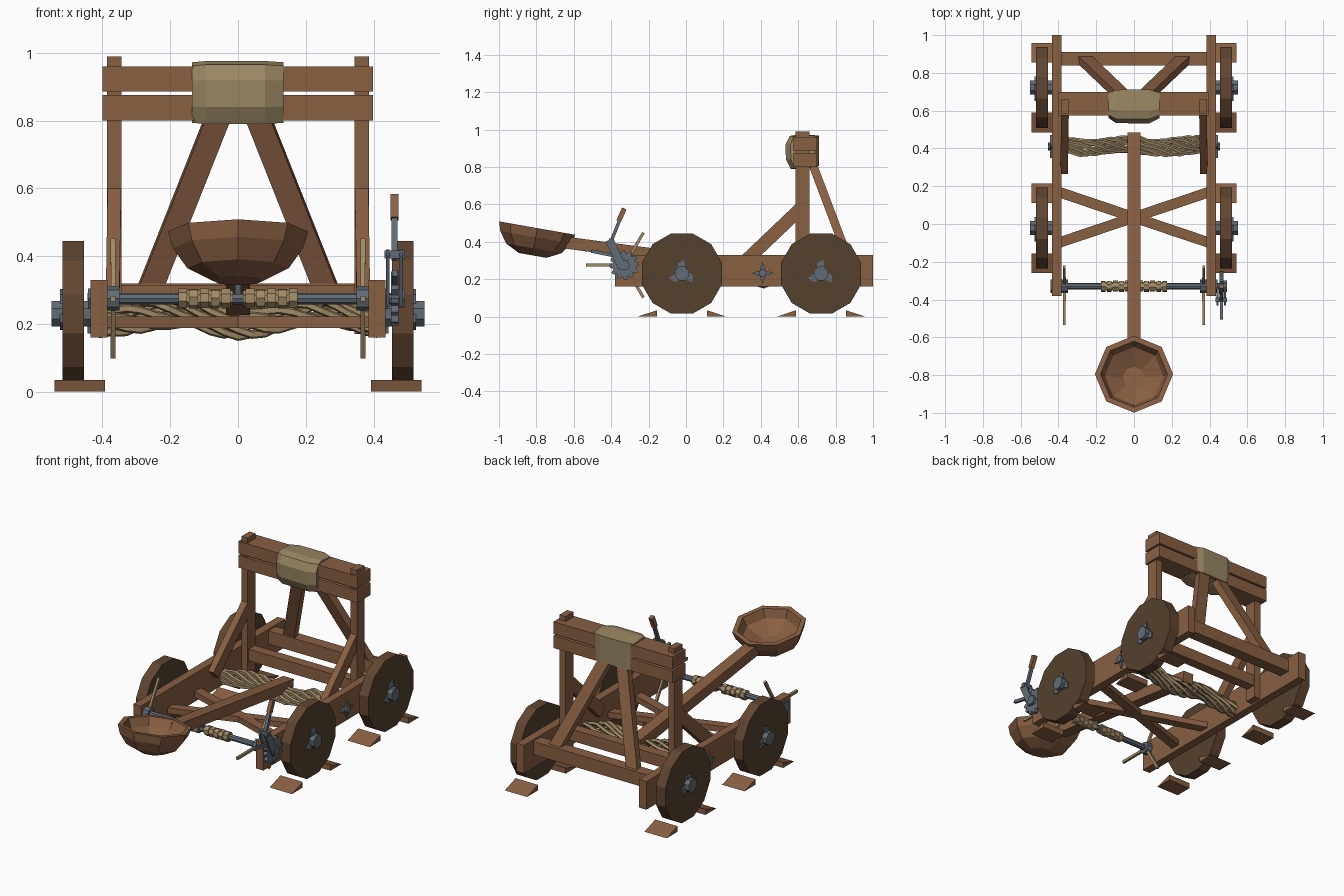
import bpy, bmesh, math
from mathutils import Vector, Matrix

cube = bpy.data.objects.get("Cube")
if cube:
    bpy.data.objects.remove(cube)


def material(name, rgb):
    m = bpy.data.materials.new(name)
    m.use_nodes = True
    m.diffuse_color = (*rgb, 1)
    m.node_tree.nodes["Principled BSDF"].inputs["Base Color"].default_value = (*rgb, 1)
    return m


WOOD = material("wood", (0.25, 0.115, 0.055))
DARK = material("dark_wood", (0.09, 0.052, 0.026))
RIM = material("wheel_rim_wood", (0.12, 0.06, 0.03))
METAL = material("metal", (0.12, 0.15, 0.18))
ROPE = material("rope", (0.36, 0.26, 0.135))
CLOTH = material("padding", (0.32, 0.24, 0.125))


def finish(name, bm, *mats):
    bmesh.ops.recalc_face_normals(bm, faces=bm.faces)
    me = bpy.data.meshes.new(name)
    bm.to_mesh(me)
    bm.free()
    for m in mats:
        me.materials.append(m)
    ob = bpy.data.objects.new(name, me)
    bpy.context.collection.objects.link(ob)
    return ob


def beam(name, a, b, w, h, mat, side=(1, 0, 0)):
    """Box from a to b; w is measured along the side direction."""
    a, b = Vector(a), Vector(b)
    d = (b - a).normalized()
    s = Vector(side)
    s = (s - d * s.dot(d)).normalized()
    u = d.cross(s)
    rot = Matrix((s, u, d)).transposed().to_4x4()
    bm = bmesh.new()
    bmesh.ops.create_cube(bm, size=1, matrix=Matrix.Translation((a + b) / 2) @ rot
                          @ Matrix.Diagonal((w, h, (b - a).length, 1)))
    return finish(name, bm, mat)


def loft(bm, rings, caps=True):
    rows = [[bm.verts.new(p) for p in r] for r in rings]
    n = len(rows[0])
    for r, q in zip(rows, rows[1:]):
        for i in range(n):
            bm.faces.new((r[i], r[(i + 1) % n], q[(i + 1) % n], q[i]))
    if caps:
        bm.faces.new(rows[0])
        bm.faces.new(rows[-1])
    return rows


def ring_x(x, y, z, radii, turn=0):
    n = len(radii)
    return [(x, y + r * math.cos(math.tau * i / n + turn), z + r * math.sin(math.tau * i / n + turn))
            for i, r in enumerate(radii)]


def disc(name, x0, x1, y, z, radii, mat, turn=0):
    """Prism along x whose outline follows the repeating radii."""
    bm = bmesh.new()
    loft(bm, [ring_x(x, y, z, radii, turn) for x in (x0, x1)])
    return finish(name, bm, mat)


def wedge(name, x0, x1, y_low, y_high, h):
    bm = bmesh.new()
    loft(bm, [[(x, y_low, 0), (x, y_high, 0), (x, y_high, h)] for x in (x0, x1)])
    return finish(name, bm, WOOD)


# Side parts, repeated left and right
WINCH = (-0.33, 0.275)
for s, tag in ((1, "left"), (-1, "right")):
    beam(f"{tag}_rail", (s * 0.41, -0.38, 0.245), (s * 0.41, 1, 0.245), 0.05, 0.17, WOOD)
    beam(f"{tag}_upright", (s * 0.365, 0.622, 0.17), (s * 0.365, 0.622, 0.99), 0.042, 0.075, WOOD)
    beam(f"{tag}_front_brace", (s * 0.37, 0.29, 0.27), (s * 0.365, 0.61, 0.575), 0.04, 0.07, WOOD)
    beam(f"{tag}_rear_brace", (s * 0.265, 0.875, 0.29), (s * 0.055, 0.675, 0.82), 0.07, 0.045, WOOD)
    beam(f"{tag}_floor_brace", (s * 0.4, 0.17, 0.205), (s * -0.4, -0.1, 0.205), 0.055, 0.035, WOOD, (0, 1, 0))
    for y, pos in ((-0.022, "front"), (0.722, "rear")):
        z = 0.23
        wheel = disc(f"{tag}_{pos}_wheel", s * 0.455, s * 0.518, y, z, [0.222] * 12, DARK, math.radians(15))
        wheel.data.materials.append(RIM)
        for f in wheel.data.polygons:
            f.material_index = int(abs(f.normal.x) < 0.5)
        disc(f"{tag}_{pos}_hub", s * 0.42, s * 0.55, y, z, [0.04] * 8, METAL, math.radians(22))
        disc(f"{tag}_{pos}_hub_star", s * 0.515, s * 0.526, y, z,
             [0.075, 0.06, 0.03, 0.03] * 3, METAL, math.radians(80))
        for d, where in ((-1, "front"), (1, "rear")):
            wedge(f"{tag}_{pos}_wheel_{where}_chock", s * 0.393, s * 0.542,
                  y + d * 0.237, y + d * 0.133, 0.034)
    # Rope tension bolt on the rail
    disc(f"{tag}_tension_star", s * 0.43, s * 0.444, 0.41, 0.232, [0.06, 0.02] * 4, METAL)
    disc(f"{tag}_tension_bolt", s * 0.43, s * 0.456, 0.41, 0.232, [0.022] * 6, METAL)
    # Winch hand spokes
    for k in range(3):
        t = math.radians(60 + 120 * k)
        c, sn = math.cos(t), math.sin(t)
        beam(f"{tag}_winch_spoke_{k + 1}", (s * 0.368, WINCH[0] + 0.02 * c, WINCH[1] + 0.02 * sn),
             (s * 0.369, WINCH[0] + 0.205 * c, WINCH[1] + 0.2 * sn), 0.014, 0.016, ROPE)
    disc(f"{tag}_winch_collar", s * 0.35, s * 0.386, *WINCH, [0.036] * 8, METAL)
    disc(f"{tag}_winch_bearing", s * 0.43, s * 0.442, *WINCH, [0.035] * 6, METAL)

# Cross members
for z, name in ((0.838, "lower_top_beam"), (0.923, "upper_top_beam")):
    beam(name, (-0.4, 0.637, z), (0.398, 0.637, z), 0.125, 0.074, WOOD, (0, 1, 0))
beam("rear_cross_beam", (-0.4, 0.875, 0.28), (0.4, 0.875, 0.28), 0.07, 0.08, WOOD, (0, 1, 0))
beam("middle_cross_beam", (-0.4, 0.622, 0.28), (0.4, 0.622, 0.28), 0.06, 0.07, WOOD, (0, 1, 0))

# Stop pad wrapped round the top beams
section = [(0.71, 0.805), (0.712, 0.968), (0.60, 0.976), (0.555, 0.965), (0.532, 0.92),
           (0.534, 0.84), (0.56, 0.79), (0.64, 0.79)]
bm = bmesh.new()
loft(bm, [[(x, 0.64 + (y - 0.64) * k, 0.882 + (z - 0.882) * q) for y, z in section]
          for x, k, q in ((-0.136, 0.72, 0.96), (-0.095, 0.98, 1), (0.08, 1, 1), (0.134, 0.75, 0.96))])
finish("stop_pad", bm, CLOTH)

# Throwing arm and bowl
beam("throwing_arm", (0, -0.64, 0.395), (0, 0.48, 0.245), 0.07, 0.064, WOOD)
tilt = Matrix.Translation((0, -0.795, 0.473)) @ Matrix.Rotation(math.radians(-10), 4, "X")
bm = bmesh.new()
profile = [(0.075, -0.148), (0.15, -0.11), (0.192, -0.05), (0.207, 0), (0.178, 0), (0.155, -0.05), (0.06, -0.105)]
loft(bm, [[tilt @ Vector((r * math.cos(math.tau * i / 8), r * math.sin(math.tau * i / 8), z))
           for i in range(8)] for r, z in profile])
finish("bowl", bm, WOOD)


def cord(name, points, r, sides=5):
    """Rope running roughly along x through the points."""
    bm = bmesh.new()
    loft(bm, [ring_x(p[0], p[1], p[2], [r] * sides) for p in points])
    return finish(name, bm, ROPE)


# Twisted rope bundle that drives the arm
for k in range(8):
    pts = []
    for i in range(21):
        x = -0.41 + 0.82 * i / 20
        t = math.tau * k / 8 + x * 9
        swell = 0.036 + 0.012 * math.cos(x * 25 + k)
        pts.append((x, 0.412 + swell * math.cos(t), 0.222 - 0.012 * math.cos(x * 14) + swell * math.sin(t)))
    cord(f"rope_strand_{k + 1}", pts, 0.013)

# Winch axle with wound rope and a tie to the arm
disc("winch_axle", -0.44, 0.485, *WINCH, [0.017] * 8, METAL)
for s, tag in ((1, "left"), (-1, "right")):
    cord(f"{tag}_wound_rope", [(s * (0.015 + 0.032 * i), WINCH[0], WINCH[1]) for i in range(6)], 0.024, 7)
    for i in range(5):
        disc(f"{tag}_rope_turn_{i + 1}", s * (0.022 + 0.032 * i), s * (0.048 + 0.032 * i),
             *WINCH, [0.03] * 7, ROPE, i * 0.4)
beam("arm_tie", (0, -0.33, 0.28), (0, -0.35, 0.36), 0.018, 0.018, METAL)

# Ratchet gear, pawl and lever
disc("ratchet_gear", 0.452, 0.474, *WINCH, [0.08, 0.078, 0.06] * 12, METAL)
disc("gear_cap", 0.47, 0.492, *WINCH, [0.03] * 6, METAL)
for x, tag in ((0.442, "inner"), (0.482, "outer")):
    beam(f"{tag}_lever_plate", (x, -0.34, 0.26), (x, -0.41, 0.41), 0.01, 0.045, METAL)
beam("lever_pivot", (0.432, -0.40, 0.405), (0.492, -0.40, 0.405), 0.024, 0.024, METAL, (0, 1, 0))
beam("lever_bar", (0.462, -0.405, 0.39), (0.462, -0.355, 0.515), 0.018, 0.018, METAL)
beam("lever_handle", (0.462, -0.36, 0.51), (0.462, -0.33, 0.578), 0.024, 0.026, WOOD)
beam("pawl", (0.462, -0.505, 0.35), (0.462, -0.38, 0.325), 0.016, 0.018, METAL)
